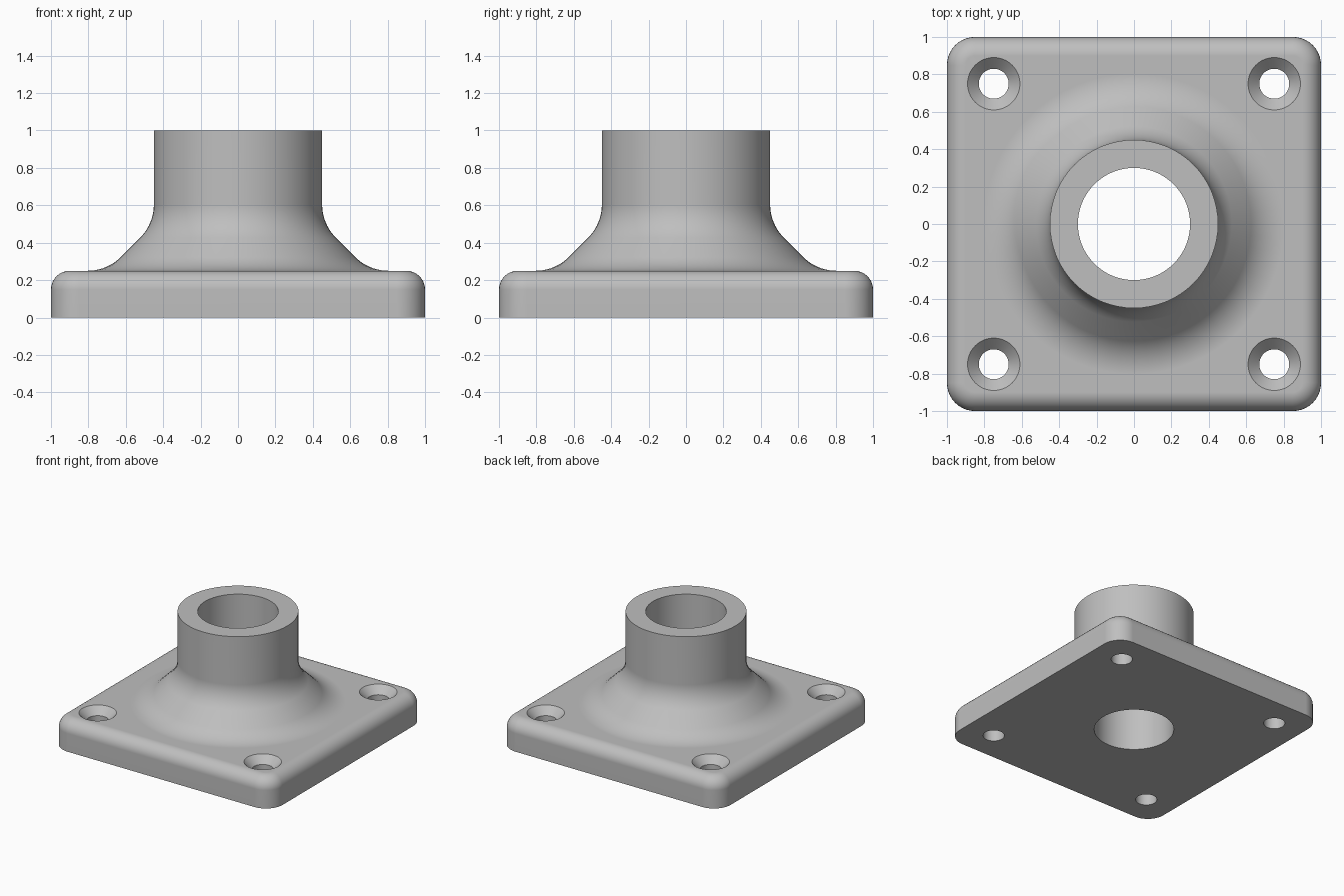
import bpy, bmesh, math

cube = bpy.data.objects.get("Cube")
if cube:
    bpy.data.objects.remove(cube, do_unlink=True)

SEG = 64
PLATE_H, TOP = 0.25, 1.0
NECK_R, BORE_R = 0.45, 0.3
HOLE_POS, HOLE_R, SINK_R = 0.75, 0.08, 0.14
FILLET = 0.25

metal = bpy.data.materials.new("plain grey")
metal.use_nodes = True
GREY = (0.52, 0.52, 0.52, 1)
metal.diffuse_color = GREY
metal.node_tree.nodes["Principled BSDF"].inputs["Base Color"].default_value = GREY


def finish(name, bm):
    bmesh.ops.recalc_face_normals(bm, faces=bm.faces)
    mesh = bpy.data.meshes.new(name)
    bm.to_mesh(mesh)
    bm.free()
    mesh.materials.append(metal)
    obj = bpy.data.objects.new(name, mesh)
    bpy.context.collection.objects.link(obj)
    return obj


def revolve(name, profile, x=0, y=0):
    """Closed solid from (radius, height) points, capped at both ends."""
    bm = bmesh.new()
    rings = []
    for r, z in profile:
        angles = [2 * math.pi * i / SEG for i in range(SEG)]
        rings.append([bm.verts.new((x + r * math.cos(a), y + r * math.sin(a), z)) for a in angles])
    for low, high in zip(rings, rings[1:]):
        for i in range(SEG):
            j = (i + 1) % SEG
            bm.faces.new((low[i], low[j], high[j], high[i]))
    bm.faces.new(rings[0][::-1])
    bm.faces.new(rings[-1])
    return finish(name, bm)


def combine(target, tool, operation):
    mod = target.modifiers.new(operation, "BOOLEAN")
    mod.operation, mod.solver, mod.object = operation, "EXACT", tool
    bpy.context.view_layer.objects.active = target
    bpy.ops.object.modifier_apply(modifier=mod.name)
    bpy.data.objects.remove(tool, do_unlink=True)


# Square plate with rounded corners and a rounded upper rim
bm = bmesh.new()
bmesh.ops.create_cube(bm, size=2)
for v in bm.verts:
    v.co.z = PLATE_H if v.co.z > 0 else 0
corners = [e for e in bm.edges if abs(e.verts[0].co.z - e.verts[1].co.z) > 0.1]
bmesh.ops.bevel(bm, geom=corners, offset=0.15, segments=10, profile=0.5, affect="EDGES")
rim = [e for e in bm.edges if all(v.co.z > PLATE_H - 0.001 for v in e.verts)]
bmesh.ops.bevel(bm, geom=rim, offset=0.1, segments=8, profile=0.5, affect="EDGES")
flange = finish("flange", bm)


# Neck on a 45 degree cone, with tangent fillets above and below
def arc(cr, cz, start, end, steps=10):
    for i in range(steps + 1):
        a = math.radians(start + (end - start) * i / steps)
        yield cr + FILLET * math.cos(a), cz + FILLET * math.sin(a)


tangent = FILLET * math.tan(math.pi / 8)
foot_r, shoulder_z = 0.7 + tangent, 0.5 + tangent
profile = [(foot_r, 0.1)]
profile += arc(foot_r, PLATE_H + FILLET, 270, 225)
profile += arc(NECK_R + FILLET, shoulder_z, 225, 180)
profile.append((NECK_R, TOP))
# The outward shoulder fillet is concave, so its centre lies outside the neck
combine(flange, revolve("neck", profile), "UNION")

# Bore and four countersunk screw holes
combine(flange, revolve("bore", [(BORE_R, -0.1), (BORE_R, TOP + 0.1)]), "DIFFERENCE")
depth = SINK_R - HOLE_R
for sx in (-1, 1):
    for sy in (-1, 1):
        hole = [(HOLE_R, -0.1), (HOLE_R, PLATE_H - depth), (SINK_R, PLATE_H), (SINK_R, PLATE_H + 0.1)]
        combine(flange, revolve("screw_hole", hole, sx * HOLE_POS, sy * HOLE_POS), "DIFFERENCE")

# Smooth curves, crisp rims, flat large faces
bpy.ops.object.select_all(action="DESELECT")
flange.select_set(True)
bpy.context.view_layer.objects.active = flange
bpy.ops.object.shade_smooth_by_angle(angle=math.radians(30))
weighted = flange.modifiers.new("even_shading", "WEIGHTED_NORMAL")
weighted.keep_sharp = True
